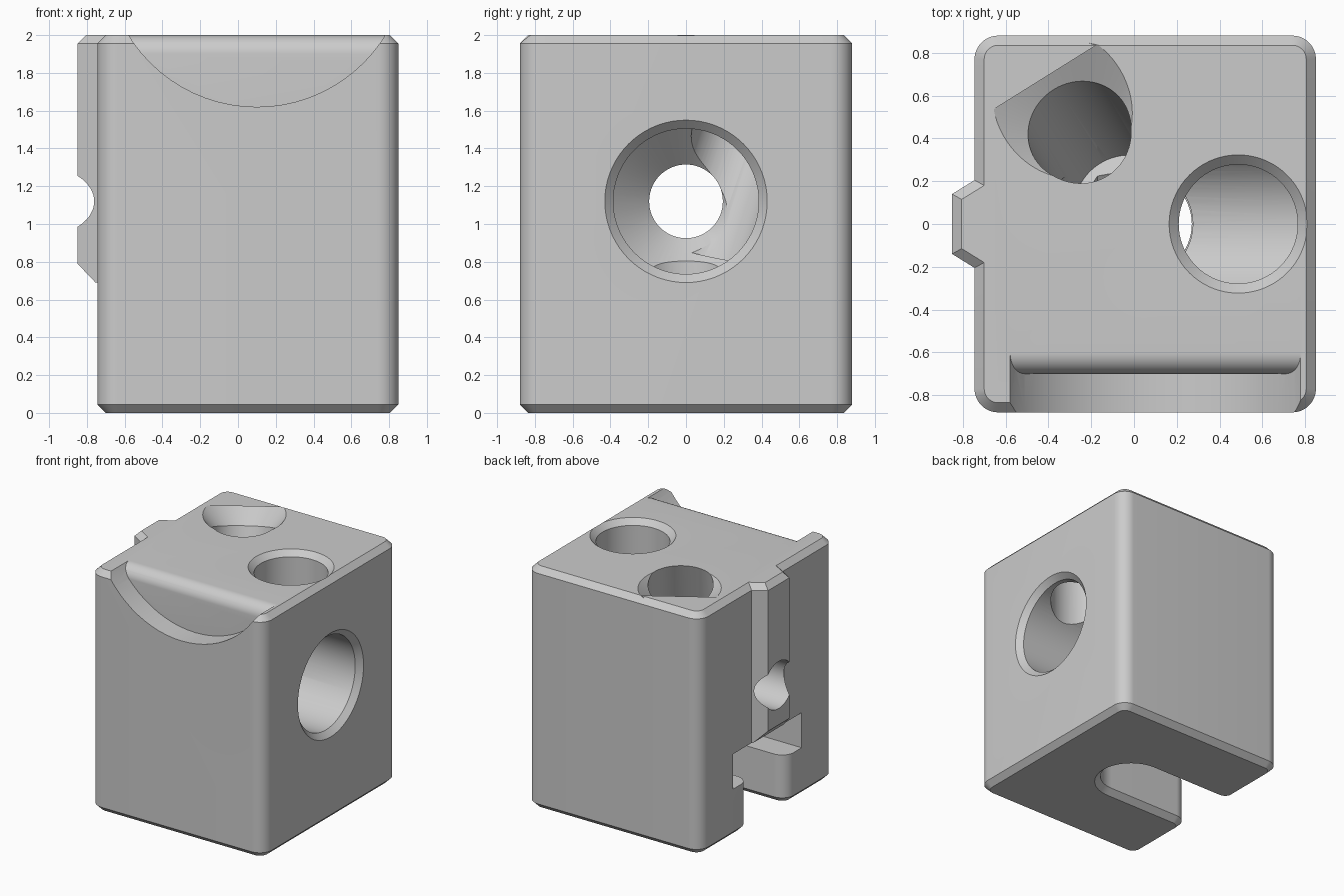
import bpy
import bmesh
from math import pi, cos, sin
from mathutils import Vector

old = bpy.data.objects.get("Cube")
if old:
    bpy.data.objects.remove(old, do_unlink=True)

CHAMFER = 0.045


def arc(cx, cy, r, start, end, steps=12):
    angles = [start + (end - start) * i / steps for i in range(steps + 1)]
    return [(cx + r * cos(a), cy + r * sin(a)) for a in angles]


def offset(outline, d):
    """Move a counter-clockwise outline outward by d with mitred corners."""
    result = []
    for i, p in enumerate(outline):
        p = Vector(p)
        e1 = (p - Vector(outline[i - 1])).normalized()
        e2 = (Vector(outline[(i + 1) % len(outline)]) - p).normalized()
        n1, n2 = Vector((e1.y, -e1.x)), Vector((e2.y, -e2.x))
        result.append(p + (n1 + n2) * d / (1 + n1.dot(n2)))
    return result


def loft(name, rings):
    """Skin a list of equal-length rings and cap both ends."""
    bm = bmesh.new()
    loops = [[bm.verts.new(p) for p in ring] for ring in rings]
    for low, high in zip(loops, loops[1:]):
        for i in range(len(low)):
            j = (i + 1) % len(low)
            bm.faces.new((low[i], low[j], high[j], high[i]))
    bm.faces.new(loops[0])
    bm.faces.new(loops[-1])
    bmesh.ops.recalc_face_normals(bm, faces=bm.faces)
    mesh = bpy.data.meshes.new(name)
    bm.to_mesh(mesh)
    bm.free()
    obj = bpy.data.objects.new(name, mesh)
    bpy.context.collection.objects.link(obj)
    return obj


def prism(name, outline, levels):
    """Vertical prism; levels are (z, outward offset)."""
    return loft(name, [[(*p, z) for p in offset(outline, d)] for z, d in levels])


def turned(name, origin, direction, profile, sides=72):
    """Round cutter; profile is (radius, distance along direction)."""
    turn = Vector(direction).to_track_quat('Z', 'Y')
    return loft(name, [[Vector(origin) + turn @ Vector((x, y, t))
                        for x, y in arc(0, 0, r, 0, 2 * pi, sides)[:-1]]
                       for r, t in profile])


def cut(target, cutter):
    cutter.hide_render = True
    mod = target.modifiers.new("cut", 'BOOLEAN')
    mod.operation, mod.solver, mod.object = 'DIFFERENCE', 'EXACT', cutter
    with bpy.context.temp_override(object=target, active_object=target):
        bpy.ops.object.modifier_apply(modifier=mod.name)
    bpy.data.objects.remove(cutter, do_unlink=True)


# Block with rounded corners, chamfered rims and a guide rail on one side
L, R, D, C = -0.745, 0.85, 0.88, 0.11
outline = (arc(R - C, D - C, C, 0, pi / 2) + arc(L + C, D - C, C, pi / 2, pi)
           + [(L, 0.205), (-0.85, 0.14), (-0.85, -0.14), (L, -0.205)]
           + arc(L + C, C - D, C, pi, 1.5 * pi) + arc(R - C, C - D, C, 1.5 * pi, 2 * pi))
block = prism("mount_block", outline, [(0, -CHAMFER), (CHAMFER, 0),
                                       (2 - CHAMFER, 0), (2, -CHAMFER)])

# Sloped lower end of the rail
wedge = [(-0.74, 0.675), (-0.95, 0.895), (-0.95, -0.1), (-0.74, -0.1)]
cut(block, loft("rail_end_cutter", [[(x, y, z) for x, z in wedge] for y in (-0.22, 0.22)]))

# Narrow slot in the base, flared at its mouth
W, END, F, M = 0.24, 0.03, 0.11, -0.747
slot = ([(-1, -W - F)] + arc(M + F, -W - F, F, pi, pi / 2)
        + arc(END, 0, W, -pi / 2, pi / 2, 32)
        + arc(M + F, W + F, F, 1.5 * pi, pi) + [(-1, W + F)])
cut(block, prism("slot_cutter", slot, [(-0.01, CHAMFER + 0.01), (CHAMFER, 0), (0.45, 0)]))

# Wide slot above it for a bolt head
wide = [(-1, -0.45)] + arc(END, 0, 0.45, -pi / 2, pi / 2, 32) + [(-1, 0.45)]
cut(block, prism("bolt_head_cutter", wide, [(0.4, 0), (0.69, 0)]))
cut(block, turned("bolt_hole_cutter", (0.02, 0, 0.5), (0, 0, 1), [(0.255, 0), (0.255, 0.62)]))

# Side bore: countersunk rim, tapered end, smaller hole right through
cut(block, turned("side_bore_cutter", (R, 0, 1.12), (-1, 0, 0),
                  [(0.48, -0.05), (0.385, CHAMFER), (0.385, 1.02),
                   (0.195, 1.2), (0.195, 1.9)]))

# Top holes: one straight, one leaning toward the middle
cut(block, turned("straight_hole_cutter", (0.487, 0, 2), (0, 0, -1),
                  [(0.373, -0.05), (0.278, CHAMFER), (0.278, 0.9)]))
cut(block, turned("leaning_hole_cutter", (-0.263, 0.447, 2), (0.2, -0.32, -1),
                  [(0.39, -0.1), (0.245, CHAMFER), (0.245, 1.2)]))

# Round scoop in the front top edge, with a rolled-over back edge
scoop = turned("scoop_cutter", (0.1, -1, 2.418), (0, 1, 0), [(0.798, 0), (0.798, 0.4)])
roll = [(-0.5, 1.5), (-0.7, 1.5)] + arc(-0.6, 1.9, 0.1, pi, pi / 2) + [(-0.5, 2)]
cut(scoop, loft("scoop_roll", [[(x, y, z) for y, z in roll] for x in (-1, 1.2)]))
cut(block, scoop)

# Plain grey finish
grey = bpy.data.materials.new("plain_grey")
grey.use_nodes = True
colour = (0.6, 0.6, 0.6, 1)
grey.diffuse_color = colour
grey.node_tree.nodes["Principled BSDF"].inputs["Base Color"].default_value = colour
block.data.materials.clear()
block.data.materials.append(grey)
for face in block.data.polygons:
    face.material_index = 0

bpy.ops.object.select_all(action='DESELECT')
block.select_set(True)
bpy.context.view_layer.objects.active = block
bpy.ops.object.shade_smooth_by_angle(angle=pi / 6)
